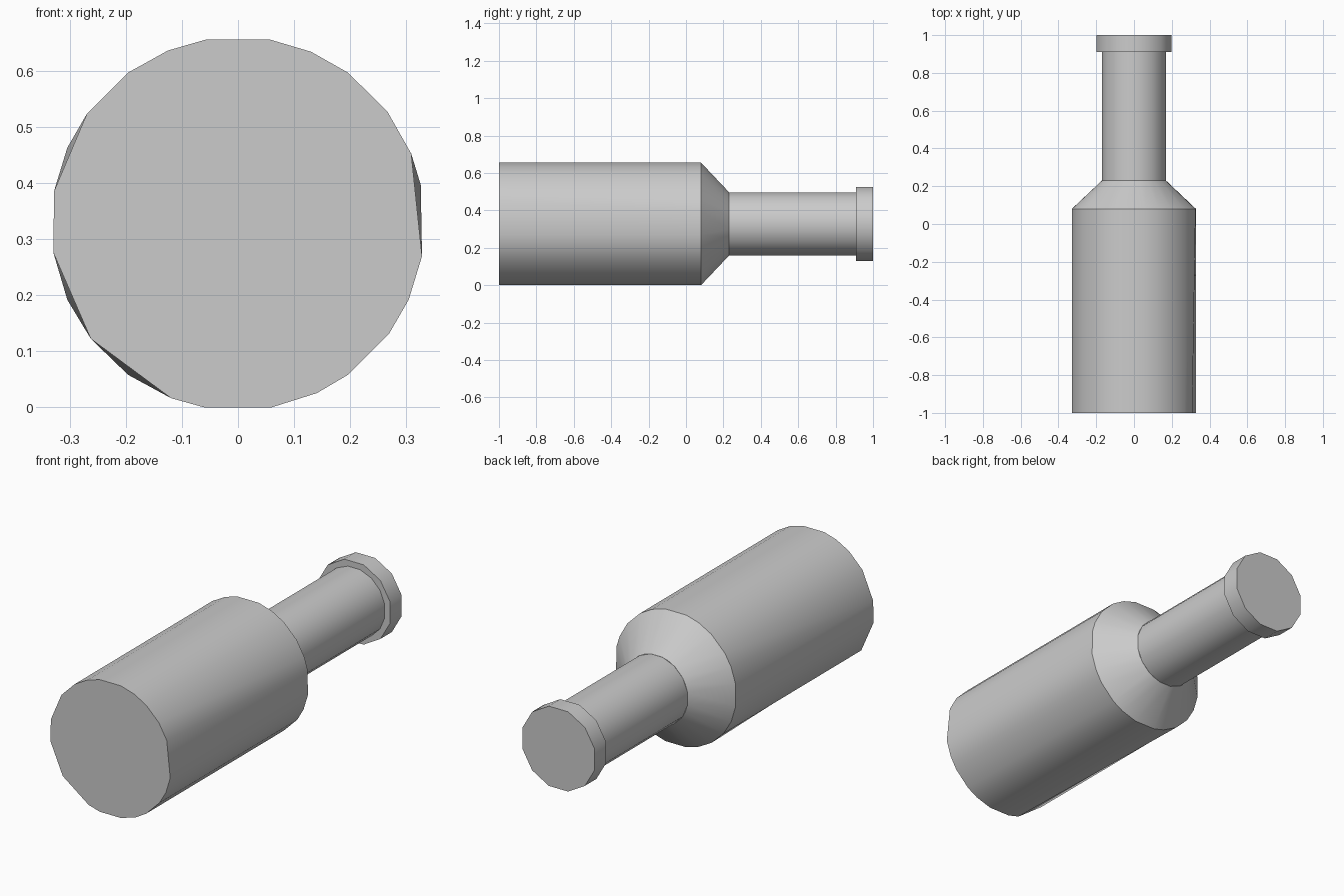
import bpy, bmesh
from math import sin, cos, radians

if "Cube" in bpy.data.objects:
    bpy.data.objects.remove(bpy.data.objects["Cube"], do_unlink=True)

AXIS_Z = 0.3275

# One plain grey for the whole bottle
grey = bpy.data.materials.new("plain grey")
grey.use_nodes = True
colour = (0.6, 0.6, 0.6, 1)
grey.diffuse_color = colour
grey.node_tree.nodes["Principled BSDF"].inputs["Base Color"].default_value = colour


def even(sides):
    """Angles of a regular ring with a flat side on top."""
    return [(i + 0.5) * 360 / sides for i in range(sides)]


def loft(name, rings, smooth=40):
    """Skin rings of (y, radius, angles) along the y axis and cap both ends."""
    bm = bmesh.new()
    loops = []
    for y, radius, angles in rings:
        loops.append([bm.verts.new((radius * sin(radians(a)), y,
                                    AXIS_Z + radius * cos(radians(a))))
                      for a in angles])
    for a, b in zip(loops, loops[1:]):
        n = len(a)
        for i in range(n):
            j = (i + 1) % n
            bm.faces.new((a[i], a[j], b[j], b[i]))
    bm.faces.new(loops[0])
    bm.faces.new(loops[-1])
    bmesh.ops.remove_doubles(bm, verts=bm.verts, dist=0.0005)
    bmesh.ops.recalc_face_normals(bm, faces=bm.faces)
    mesh = bpy.data.meshes.new(name)
    bm.to_mesh(mesh)
    bm.free()
    mesh.materials.append(grey)
    obj = bpy.data.objects.new(name, mesh)
    bpy.context.collection.objects.link(obj)
    bpy.ops.object.select_all(action='DESELECT')
    obj.select_set(True)
    bpy.context.view_layer.objects.active = obj
    bpy.ops.object.shade_smooth_by_angle(angle=radians(smooth))
    return obj


# Body and shoulder: uneven facets, with a few corners merged at the base
facets = [10, 23, 36, 53, 68, 78, 100, 114, 126, 144, 155, 170,
          190, 201, 216, 232, 246, 261, 280, 294, 306, 324, 338, 350]
merged = {78: 68, 216: 201, 246: 232, 294: 280}
base = [merged.get(a, a) for a in facets]
loft("bottle_body", [(-1, 0.333, base), (0.08, 0.333, facets), (0.23, 0.172, facets)])

# Neck
round_ring = even(16)
loft("bottle_neck", [(0.22, 0.172, round_ring), (0.92, 0.172, round_ring)])

# Lip at the mouth
lip_ring = even(12)
loft("bottle_lip", [(0.91, 0.205, lip_ring), (1, 0.205, lip_ring)])
